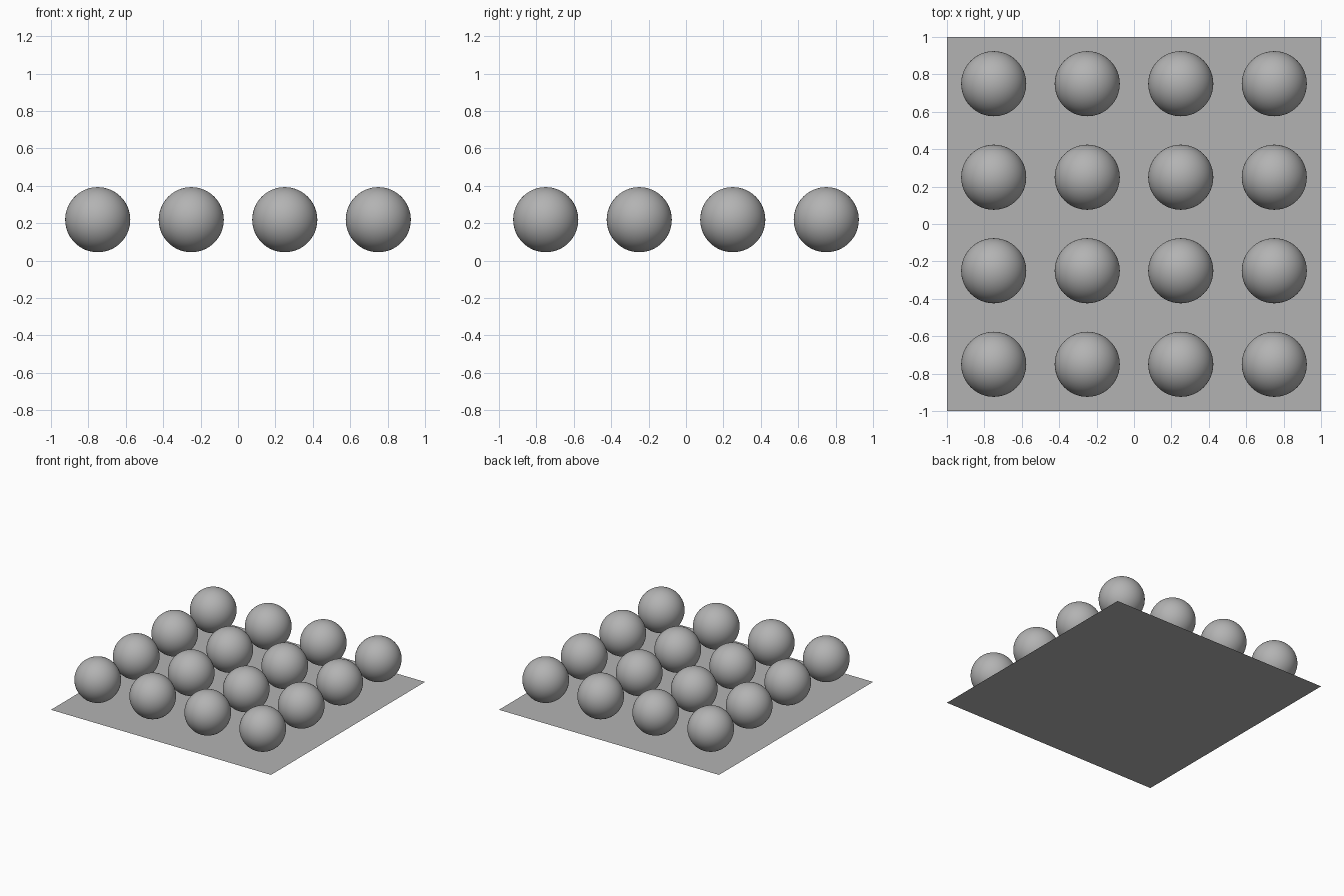
import bpy

if "Cube" in bpy.data.objects:
    bpy.data.objects.remove(bpy.data.objects["Cube"])

# Dark grey material shared by all parts
grey = bpy.data.materials.new("dark_grey")
grey.diffuse_color = (0.45, 0.45, 0.45, 1)
grey.use_nodes = True
grey.node_tree.nodes["Principled BSDF"].inputs["Base Color"].default_value = grey.diffuse_color

# Flat square base sheet
bpy.ops.mesh.primitive_plane_add(size=2, location=(0, 0, 0))
bpy.context.object.name = "base_sheet"
bpy.context.object.data.materials.append(grey)

# Four by four grid of balls floating just above the sheet
RADIUS, HEIGHT, SPACING, COUNT = 0.174, 0.219, 0.5, 4
for row in range(COUNT):
    for col in range(COUNT):
        x = (col - (COUNT - 1) / 2) * SPACING
        y = (row - (COUNT - 1) / 2) * SPACING
        bpy.ops.mesh.primitive_uv_sphere_add(
            segments=64, ring_count=32, radius=RADIUS, location=(x, y, HEIGHT))
        ball = bpy.context.object
        ball.name = f"ball_{row + 1}_{col + 1}"
        ball.data.materials.append(grey)
        bpy.ops.object.shade_smooth()
